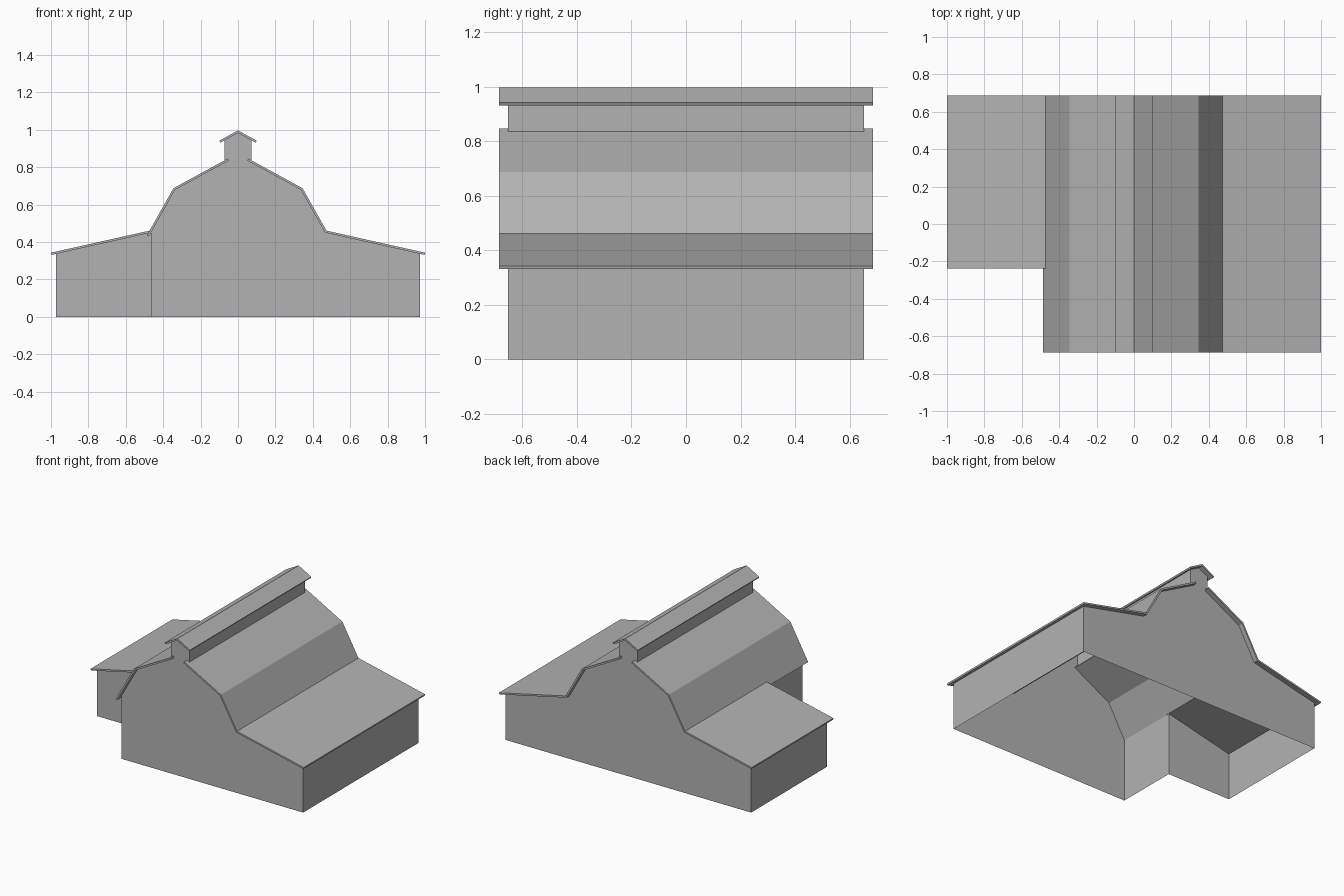
import bpy, bmesh
from mathutils import Vector

if "Cube" in bpy.data.objects:
    bpy.data.objects.remove(bpy.data.objects["Cube"])

T = 0.012            # roof thickness
ROOF_Y, WALL_Y = 0.686, 0.652
STEP_ROOF, STEP_WALL = -0.238, -0.206

# Mid grey shared by all parts
grey = bpy.data.materials.new("grey")
grey.diffuse_color = (0.45, 0.45, 0.45, 1)
grey.use_nodes = True
grey.node_tree.nodes["Principled BSDF"].inputs["Base Color"].default_value = grey.diffuse_color


def make(name, faces):
    """Mesh object from a few polygons."""
    bm = bmesh.new()
    for f in faces:
        bm.faces.new([bm.verts.new(p) for p in f])
    bmesh.ops.remove_doubles(bm, verts=bm.verts, dist=1e-5)
    bmesh.ops.recalc_face_normals(bm, faces=bm.faces)
    me = bpy.data.meshes.new(name)
    bm.to_mesh(me)
    bm.free()
    me.materials.append(grey)
    ob = bpy.data.objects.new(name, me)
    bpy.context.collection.objects.link(ob)
    return ob


def offset(line, d):
    """Mitred offset of an (x, z) line running to +x, downwards by d."""
    pts = [Vector(p) for p in line]
    dirs = [(b - a).normalized() for a, b in zip(pts, pts[1:])]
    norms = [Vector((v.y, -v.x)) for v in dirs]
    out = []
    for i, p in enumerate(pts):
        a, b = norms[max(i - 1, 0)], norms[min(i, len(norms) - 1)]
        out.append(p + (a + b) * d / (1 + a.dot(b)))
    return [tuple(p) for p in out]


def roof(name, line, y0, y1, back_cap=True):
    """Thin slab that follows a line, extruded along y."""
    low = offset(line, T)
    faces = []
    for i in range(len(line) - 1):
        quad = [line[i], line[i + 1], low[i + 1], low[i]]
        a = [(x, y0, z) for x, z in quad]
        b = [(x, y1, z) for x, z in quad]
        faces += [a, [a[0], a[1], b[1], b[0]], [a[3], a[2], b[2], b[3]]]
        if back_cap:
            faces.append(b)
    for i in (0, -1):
        (x, z), (u, w) = line[i], low[i]
        faces.append([(x, y0, z), (u, y0, w), (u, y1, w), (x, y1, z)])
    return make(name, faces)


def mirror(line):
    return [(-x, z) for x, z in reversed(line)]


# Roofs
upper, knee, valley, eave = (0.055, 0.846), (0.345, 0.688), (0.473, 0.461), (1.0, 0.343)
right = [upper, knee, valley, eave]
roof("right_roof", right, -ROOF_Y, ROOF_Y)
roof("left_rear_roof", mirror(right), STEP_ROOF, ROOF_Y)
# The front slab butts against the rear one, so it needs no back cap
roof("left_front_roof", mirror([upper, knee, (0.487, 0.436)]), -ROOF_Y, STEP_ROOF, False)
cap = [(-0.1, 0.942), (0, 0.997), (0.1, 0.942)]
roof("ridge_cap_roof", cap, -ROOF_Y, ROOF_Y)

# Wall outline sits inside the roof slabs
_, k, v, _ = offset(right, T / 2)
e = (0.972, 0.343)
m0, m1 = (0.073, 0.831), (0.073, 0.951)
v = (0.466, v[1])
top = [e, v, k, m0, m1, (0, 0.990)]
half = mirror(top)


def gable(y, pts):
    return [(x, y, z) for x, z in pts]


def side(x, z0, z1, y0, y1):
    return [(x, y0, z0), (x, y1, z0), (x, y1, z1), (x, y0, z1)]


# Walls: open underneath, with the left wing set back
make("barn_walls", [
    gable(-WALL_Y, [(e[0], 0)] + top + half[1:-1] + [(-0.466, 0)]),
    gable(WALL_Y, [(e[0], 0)] + top + half[1:] + [(-e[0], 0)]),
    gable(STEP_WALL, [(-0.466, 0), (-0.466, v[1]), (-e[0], e[1]), (-e[0], 0)]),
    side(e[0], 0, e[1], -WALL_Y, WALL_Y),
    side(-e[0], 0, e[1], STEP_WALL, WALL_Y),
    side(-0.466, 0, v[1], -WALL_Y, STEP_WALL),
])

# Raised ridge side walls
make("ridge_side_walls", [side(s * 0.073, m0[1], m1[1], -WALL_Y, WALL_Y) for s in (-1, 1)])
